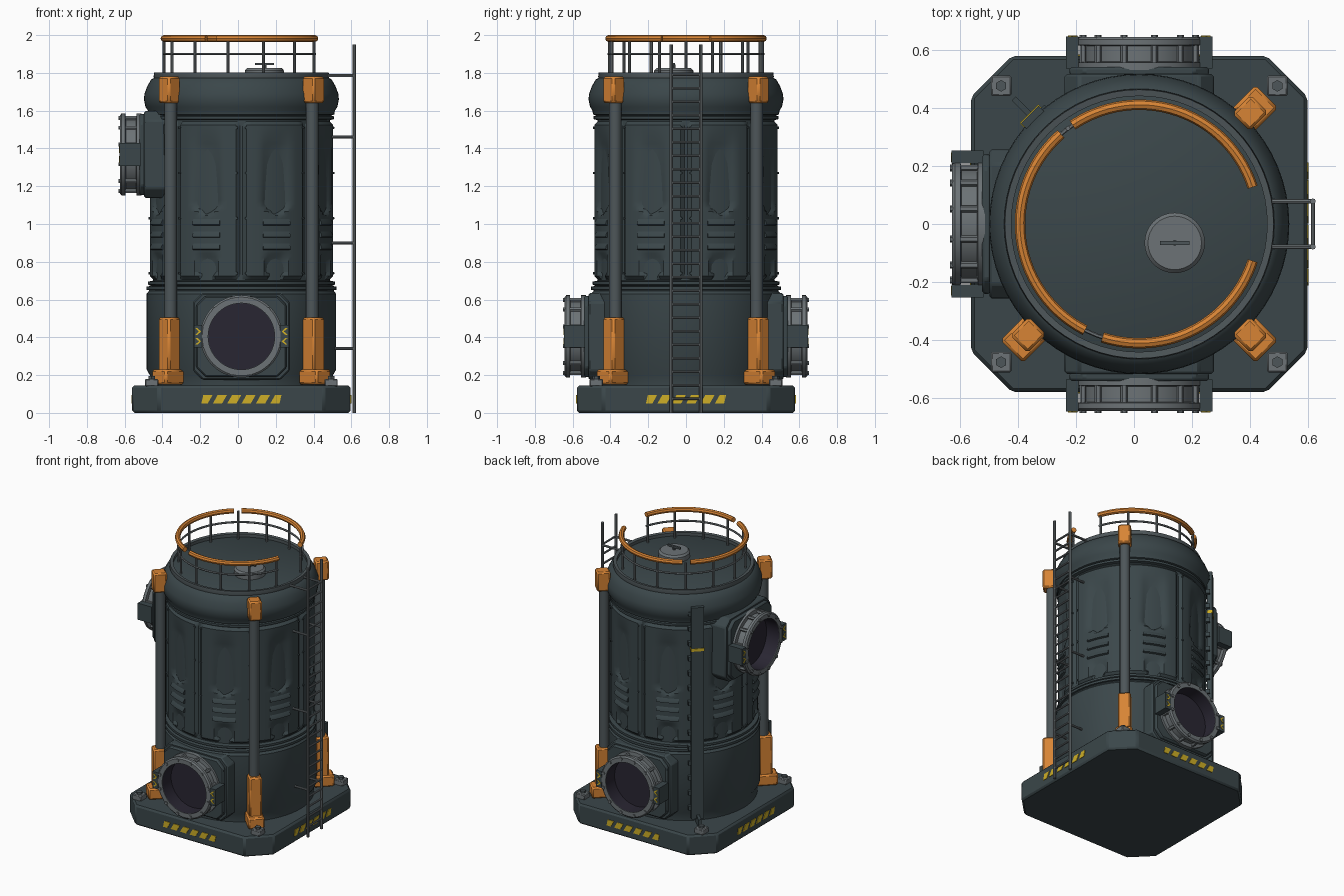
import bpy, bmesh, math
from mathutils import Matrix, Vector

if "Cube" in bpy.data.objects:
    bpy.data.objects.remove(bpy.data.objects["Cube"])

CX = 0.018                      # tower axis in x
AXIS = Matrix.Translation((CX, 0, 0))
TAU = math.tau


def mat(name, rgb):
    m = bpy.data.materials.new(name)
    m.diffuse_color = (*rgb, 1)
    m.use_nodes = True
    m.node_tree.nodes["Principled BSDF"].inputs["Base Color"].default_value = m.diffuse_color
    return m


SLATE = mat("dark slate", (0.043, 0.062, 0.068))
STEEL = mat("light steel", (0.15, 0.17, 0.18))
GREY = mat("mid grey", (0.075, 0.093, 0.10))
ORANGE = mat("safety orange", (0.68, 0.23, 0.035))
YELLOW = mat("hazard yellow", (0.62, 0.43, 0.02))
DARK = mat("dark violet", (0.022, 0.019, 0.032))


def finish(bm, name, material, bevel=0):
    bmesh.ops.recalc_face_normals(bm, faces=bm.faces)
    me = bpy.data.meshes.new(name)
    bm.to_mesh(me)
    bm.free()
    me.materials.append(material)
    me.shade_smooth()
    me.set_sharp_from_angle(angle=math.radians(32))
    ob = bpy.data.objects.new(name, me)
    bpy.context.collection.objects.link(ob)
    if bevel:
        b = ob.modifiers.new("bevel", 'BEVEL')
        b.width, b.segments, b.limit_method = bevel, 1, 'ANGLE'
    return ob


def box(bm, c, s, M=AXIS):
    bmesh.ops.create_cube(bm, size=1, matrix=M @ Matrix.Translation(c) @ Matrix.Diagonal((*s, 1)))


def rod(bm, a, b, r, M=AXIS, n=8):
    a, b = Vector(a), Vector(b)
    d = b - a
    rot = d.to_track_quat('Z', 'Y').to_matrix().to_4x4()
    bmesh.ops.create_cone(bm, segments=n, radius1=r, radius2=r, depth=d.length, cap_ends=True,
                          matrix=M @ Matrix.Translation((a + b) / 2) @ rot)


def prism(bm, pts, z0, z1, M=AXIS):
    lo = [bm.verts.new(M @ Vector((x, y, z0))) for x, y in pts]
    hi = [bm.verts.new(M @ Vector((x, y, z1))) for x, y in pts]
    bm.faces.new(lo)
    bm.faces.new(hi)
    for i in range(len(pts)):
        j = (i + 1) % len(pts)
        bm.faces.new((lo[i], lo[j], hi[j], hi[i]))


def lathe(bm, prof, M=AXIS, n=64, a0=0, a1=TAU, closed=False):
    full = a1 - a0 > TAU - 1e-4
    rings = []
    for k in range(n if full else n + 1):
        a = a0 + (a1 - a0) * k / n
        rings.append([bm.verts.new(M @ Vector((r * math.cos(a), r * math.sin(a), z))) for r, z in prof])
    for k in range(n):
        p, q = rings[k], rings[(k + 1) % len(rings)]
        for i in range(len(prof) if closed else len(prof) - 1):
            j = (i + 1) % len(prof)
            bm.faces.new((p[i], p[j], q[j], q[i]))
    if closed and not full:
        bm.faces.new(rings[0])
        bm.faces.new(rings[-1])
    bmesh.ops.remove_doubles(bm, verts=bm.verts, dist=1e-5)


def circle(r, z, t, n=8):
    return [(r + t * math.cos(TAU * i / n), z + t * math.sin(TAU * i / n)) for i in range(n)]


def octagon(w, h, c):
    return [(w, h - c), (w - c, h), (c - w, h), (-w, h - c), (-w, c - h), (c - w, -h), (w - c, -h), (w, c - h)]


def facing(ang, z):
    """Frame with local z pointing outwards, local x down, local y sideways."""
    return AXIS @ Matrix.Translation((0, 0, z)) @ Matrix.Rotation(ang, 4, 'Z') @ Matrix.Rotation(math.pi / 2, 4, 'Y')


# Base slab with cut corners
bm = bmesh.new()
prism(bm, octagon(0.578, 0.578, 0.14), 0, 0.145)
finish(bm, "base", SLATE, 0.012)

# Hazard stripes on the four base sides
bm = bmesh.new()
for s in range(4):
    M = facing(s * math.pi / 2, 0.072)
    for i in range(6):
        y = -0.19 + i * 0.076
        l, r = (0 if i == 0 else -0.03), (0 if i == 5 else 0.03)
        prism(bm, [(0.022, y - 0.022 + min(0, l) * 0.5), (0.022, y + 0.012), (-0.022, y + 0.022 + r * 0.5),
                   (-0.022, y - 0.012)], 0.575, 0.582, M)
finish(bm, "hazard_stripes", YELLOW)

# Lower drum, core and bulging shoulder as one turned body
bm = bmesh.new()
lathe(bm, [(0, 0.13), (0.485, 0.13), (0.485, 0.2), (0.502, 0.23), (0.502, 0.63), (0.49, 0.645), (0.49, 0.65),
           (0.503, 0.652), (0.503, 0.668), (0.48, 0.672), (0.495, 0.68), (0.495, 0.695), (0.468, 0.7),
           (0.468, 1.55), (0.49, 1.555), (0.49, 1.57), (0.475, 1.575), (0.492, 1.58), (0.495, 1.6),
           (0.508, 1.62), (0.516, 1.66), (0.513, 1.69), (0.498, 1.73), (0.478, 1.765), (0.455, 1.778), (0, 1.778)])
finish(bm, "tank_body", SLATE)

# Eight wall panels with scooped hollows
Z0, Z1, ROWS, COLS = 0.705, 1.545, 42, 16


def scoop(u, z):
    for lo, hi, w in ((1.06, 1.52, 0.40), (0.71, 0.86, 0.36)):
        if lo < z < hi:
            t = (hi - z) / (hi - lo)
            edge = min(1, (z - lo) / 0.04)
            k = max(0, 1 - (u / (w * math.sqrt(edge))) ** 2) if edge > 0 else 0
            return 0.04 * math.sqrt(k) * (0.25 + 0.75 * t) * min(1, t * 4)
    return 0


bm = bmesh.new()
for p in range(8):
    mid = (p + 0.5) * TAU / 8
    grid = []
    for j in range(ROWS + 1):
        z = Z0 + (Z1 - Z0) * j / ROWS
        row = []
        for i in range(COLS + 1):
            u = 2 * i / COLS - 1
            a, r = mid + u * math.radians(21.9), 0.486 - scoop(u, z)
            if j in (0, ROWS) or i in (0, COLS):
                r = 0.466
            row.append(bm.verts.new((CX + r * math.cos(a), r * math.sin(a), z)))
        grid.append(row)
    for j in range(ROWS):
        for i in range(COLS):
            bm.faces.new((grid[j][i], grid[j][i + 1], grid[j + 1][i + 1], grid[j + 1][i]))
finish(bm, "wall_panels", SLATE)

# Louvre slats and panel rivets
slats, rivets = bmesh.new(), bmesh.new()
for p in range(8):
    mid = (p + 0.5) * TAU / 8
    h = math.radians(9)
    for z in (0.885, 0.95, 1.015):
        lathe(slats, [(0.48, z - 0.024), (0.499, z - 0.018), (0.497, z - 0.005), (0.48, z + 0.02)],
              n=6, a0=mid - h, a1=mid + h, closed=True)
    for side in (-1, 1):
        for z in (0.74, 1.03, 1.27, 1.51):
            rod(rivets, (0, 0, 0.484), (0, 0, 0.492), 0.007, facing(mid + side * math.radians(19.5), z), 6)
finish(slats, "louvre_slats", SLATE)
finish(rivets, "panel_rivets", SLATE)

# Deck rim
bm = bmesh.new()
lathe(bm, [(0.44, 1.77), (0.44, 1.8), (0.462, 1.803), (0.465, 1.78), (0.462, 1.77)], closed=True)
finish(bm, "deck_rim", GREY)

# Deck hatch with handle
bm = bmesh.new()
H = Matrix.Translation((0.14, -0.065, 0))
lathe(bm, [(0, 1.77), (0.104, 1.77), (0.104, 1.812), (0.092, 1.825), (0, 1.825)], H, 32)
finish(bm, "hatch", STEEL)
bm = bmesh.new()
rod(bm, (0, 0, 1.82), (0, 0, 1.845), 0.01, H)
box(bm, (0, 0, 1.847), (0.1, 0.014, 0.012), H)
finish(bm, "hatch_handle", GREY)

# Orange handrail in three arcs, grey mid rail and posts
bm = bmesh.new()
for a, b in ((18, 124), (131, 243), (252, 342)):
    lathe(bm, circle(0.41, 1.982, 0.018), n=28, a0=math.radians(a), a1=math.radians(b), closed=True)
finish(bm, "handrail", ORANGE)
bm = bmesh.new()
lathe(bm, circle(0.41, 1.9, 0.007, 6), n=56, a0=math.radians(18), a1=math.radians(342), closed=True)
for i in range(13):
    a = math.radians(20 + i * 320 / 12)
    x, y = 0.41 * math.cos(a), 0.41 * math.sin(a)
    rod(bm, (x, y, 1.775), (x, y, 1.98), 0.008)
finish(bm, "rail_posts", STEEL)

# Ladder with wall brackets
bm = bmesh.new()
for y in (-0.078, 0.078):
    rod(bm, (0.597, y, 0.0), (0.597, y, 1.95), 0.01)
    for z in (0.34, 0.9, 1.46, 1.785):
        rod(bm, (0.45, y, z), (0.6, y, z), 0.008)
for i in range(25):
    z = 0.075 + i * 0.0715
    rod(bm, (0.597, -0.078, z), (0.597, 0.078, z), 0.007)
finish(bm, "ladder", STEEL)

# Corner struts: orange brackets with dark twin shafts
brackets, shafts = bmesh.new(), bmesh.new()
for deg in (45, -45, -135):
    M = AXIS @ Matrix.Rotation(math.radians(deg), 4, 'Z')
    box(brackets, (0.54, 0, 1.71), (0.09, 0.085, 0.14), M)
    box(brackets, (0.54, 0, 0.355), (0.09, 0.085, 0.3), M)
    box(brackets, (0.55, 0, 0.19), (0.14, 0.11, 0.08), M)
    rod(shafts, (0.53, 0, 0.45), (0.53, 0, 1.68), 0.034, M, 12)
    box(shafts, (0.5, 0, 1.68), (0.06, 0.05, 0.05), M)
    box(shafts, (0.5, 0, 0.4), (0.06, 0.05, 0.08), M)
finish(brackets, "strut_brackets", ORANGE, 0.01)
finish(shafts, "strut_shafts", GREY)

# Anchor plates with hex bolts
plates, bolts = bmesh.new(), bmesh.new()
for x in (-0.475, 0.475):
    for y in (-0.475, 0.475):
        box(plates, (x, y, 0.16), (0.07, 0.07, 0.04))
        rod(bolts, (x, y, 0.17), (x, y, 0.195), 0.02, n=6)
finish(plates, "anchor_plates", STEEL, 0.005)
finish(bolts, "anchor_bolts", GREY)

# Cable duct on the back left corner, with clips and a yellow band
M = AXIS @ Matrix.Rotation(math.radians(135), 4, 'Z')
bm = bmesh.new()
box(bm, (0.515, 0, 0.94), (0.035, 0.085, 1.53), M)
for i in range(14):
    box(bm, (0.505, -0.045, 0.25 + i * 0.108), (0.03, 0.03, 0.03), M)
box(bm, (0.56, 0, 0.17), (0.1, 0.02, 0.07), M)
finish(bm, "cable_duct", SLATE)
bm = bmesh.new()
box(bm, (0.518, 0, 1.4), (0.036, 0.09, 0.02), M)
finish(bm, "duct_band", YELLOW)

# Pipe ports: front, back and upper left
house, flange, lining, tabs, marks = [bmesh.new() for _ in range(5)]
for ang, z in ((-math.pi / 2, 0.405), (math.pi / 2, 0.405), (math.pi, 1.368)):
    M = facing(ang, z)
    prism(house, octagon(0.23, 0.257, 0.05), 0.34, 0.515, M)
    prism(house, octagon(0.215, 0.24, 0.05), 0.51, 0.54, M)
    lathe(flange, [(0.176, 0.53), (0.218, 0.53), (0.218, 0.555), (0.192, 0.558), (0.192, 0.612),
                   (0.218, 0.615), (0.218, 0.634), (0.208, 0.643), (0.176, 0.643)], M, 48, closed=True)
    lathe(lining, [(0.1755, 0.64), (0.1755, 0.541), (0, 0.541)], M, 48)
    for i in range(12):
        a = (i + 0.5) * TAU / 12
        c, s = 0.2 * math.cos(a), 0.2 * math.sin(a)
        rod(flange, (c, s, 0.54), (c, s, 0.65), 0.012, M, 6)
    for side in (-1, 1):
        box(tabs, (0, side * 0.23, 0.59), (0.12, 0.044, 0.11), M)
        for dx in (-0.026, 0.026):
            prism(marks, [(dx + x, side * (0.229 + y)) for x, y in
                          ((-0.018, 0.016), (0, -0.004), (0.018, 0.016), (0.018, 0.004), (0, -0.016),
                           (-0.018, 0.004))], 0.642, 0.648, M)
finish(house, "port_housings", SLATE, 0.008)
finish(flange, "port_flanges", STEEL)
finish(lining, "port_linings", DARK)
finish(tabs, "port_side_tabs", SLATE)
finish(marks, "port_chevrons", YELLOW)
